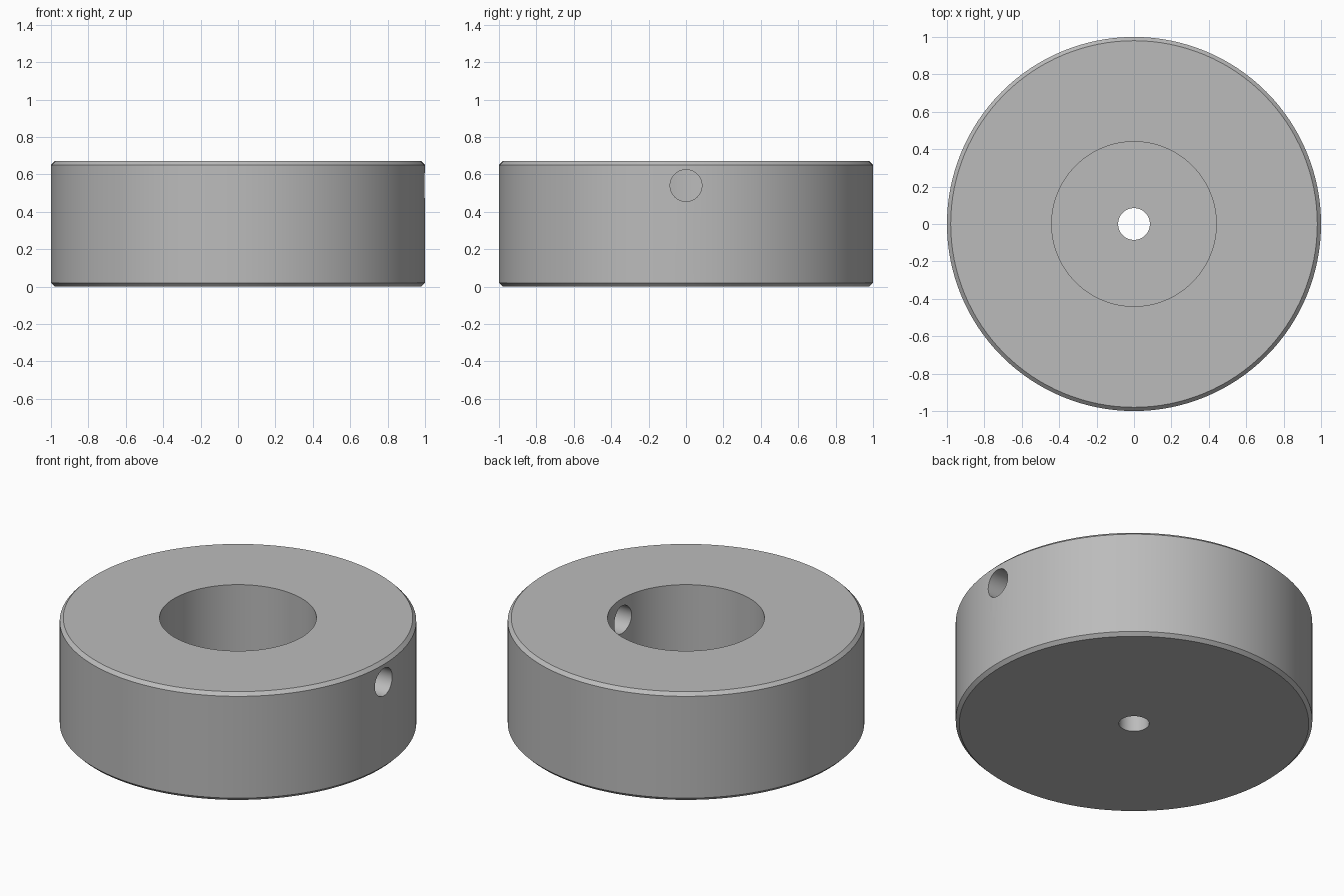
import bpy, bmesh, math
from mathutils import Vector

cube = bpy.data.objects.get("Cube")
if cube:
    bpy.data.objects.remove(cube, do_unlink=True)

SEGMENTS = 128
HEIGHT, CHAMFER = 0.67, 0.02
BORE, HOLE, FLOOR = 0.44, 0.085, 0.17

grey = bpy.data.materials.new("plain grey")
grey.use_nodes = True
grey.diffuse_color = (0.5, 0.5, 0.5, 1)
grey.node_tree.nodes["Principled BSDF"].inputs["Base Color"].default_value = grey.diffuse_color


def lathe(name, profile):
    """Revolve a closed (radius, z) outline around the z axis."""
    bm = bmesh.new()
    verts = [bm.verts.new((r, 0, z)) for r, z in profile]
    edges = [bm.edges.new((v, verts[i - 1])) for i, v in enumerate(verts)]
    bmesh.ops.spin(bm, geom=verts + edges, cent=(0, 0, 0), axis=(0, 0, 1),
                   angle=math.tau, steps=SEGMENTS, use_duplicate=False)
    bmesh.ops.remove_doubles(bm, verts=bm.verts, dist=0.0001)
    bmesh.ops.recalc_face_normals(bm, faces=bm.faces)
    mesh = bpy.data.meshes.new(name)
    bm.to_mesh(mesh)
    bm.free()
    mesh.materials.append(grey)
    obj = bpy.data.objects.new(name, mesh)
    bpy.context.collection.objects.link(obj)
    return obj


# Chamfered collar with a wide blind bore and a small hole through its floor
collar = lathe("collar", [
    (HOLE, 0), (1 - CHAMFER, 0), (1, CHAMFER),
    (1, HEIGHT - CHAMFER), (1 - CHAMFER, HEIGHT),
    (BORE, HEIGHT), (BORE, FLOOR), (HOLE, FLOOR)])

# Radial screw hole through one side of the wall
bpy.ops.mesh.primitive_cylinder_add(vertices=48, radius=HOLE, depth=1,
                                    location=(0.7, 0, 0.54),
                                    rotation=(0, math.pi / 2, 0))
cutter = bpy.context.object
cutter.name = "screw_hole_cutter"
cutter.data.materials.append(grey)

cut = collar.modifiers.new("screw hole", 'BOOLEAN')
cut.operation = 'DIFFERENCE'
cut.solver = 'EXACT'
cut.object = cutter
bpy.ops.object.select_all(action='DESELECT')
collar.select_set(True)
bpy.context.view_layer.objects.active = collar
bpy.ops.object.modifier_apply(modifier=cut.name)
bpy.data.objects.remove(cutter, do_unlink=True)

# Smooth round walls with crisp rims
bpy.ops.object.shade_smooth_by_angle(angle=math.radians(30))
